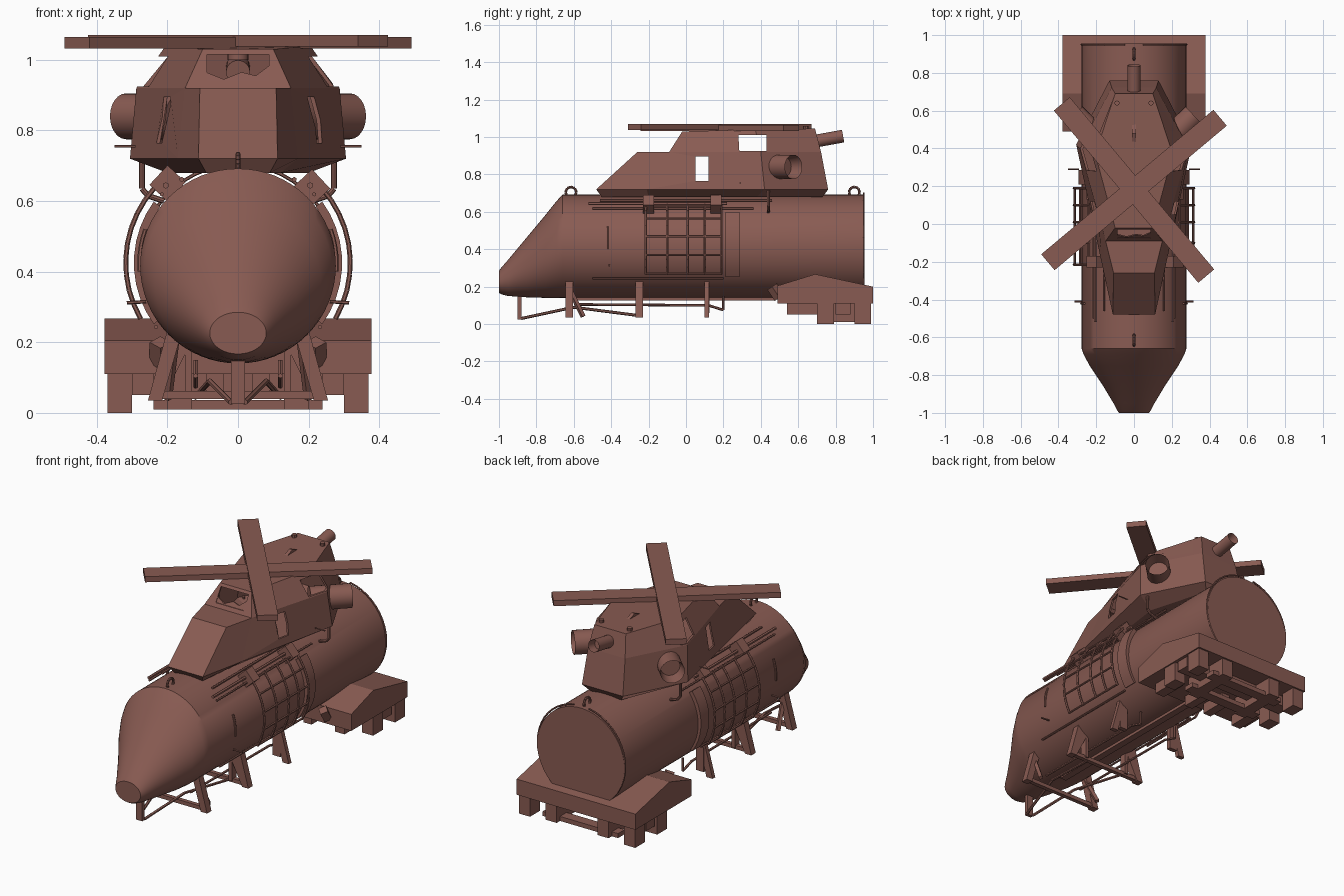
import bpy, bmesh, math
from mathutils import Vector, Matrix

if "Cube" in bpy.data.objects:
    bpy.data.objects.remove(bpy.data.objects["Cube"])

paint = bpy.data.materials.new("rusty red-brown")
paint.diffuse_color = (0.25, 0.105, 0.085, 1)
paint.use_nodes = True
paint.node_tree.nodes["Principled BSDF"].inputs["Base Color"].default_value = paint.diffuse_color
SIDES = ((1, "right"), (-1, "left"))


def finish(name, bm, smooth=False):
    bmesh.ops.recalc_face_normals(bm, faces=bm.faces)
    me = bpy.data.meshes.new(name)
    bm.to_mesh(me)
    bm.free()
    me.materials.append(paint)
    ob = bpy.data.objects.new(name, me)
    bpy.context.collection.objects.link(ob)
    if smooth:
        bpy.ops.object.select_all(action='DESELECT')
        ob.select_set(True)
        bpy.context.view_layer.objects.active = ob
        bpy.ops.object.shade_smooth_by_angle(angle=math.radians(35))
    return ob


def add_box(bm, x0, x1, y0, y1, z0, z1):
    m = Matrix.Translation(((x0 + x1) / 2, (y0 + y1) / 2, (z0 + z1) / 2))
    m = m @ Matrix.Diagonal((abs(x1 - x0), y1 - y0, z1 - z0, 1))
    bmesh.ops.create_cube(bm, size=1, matrix=m)


def add_rod(bm, a, b, r, seg=6):
    a, b = Vector(a), Vector(b)
    rot = (b - a).to_track_quat('Z', 'Y').to_matrix().to_4x4()
    m = Matrix.Translation((a + b) / 2) @ rot
    return bmesh.ops.create_cone(bm, cap_ends=True, segments=seg, radius1=r, radius2=r,
                                 depth=(b - a).length, matrix=m)


def add_path(bm, pts, r, seg=6):
    for a, b in zip(pts, pts[1:]):
        add_rod(bm, a, b, r, seg)


def add_prism(bm, outline, x0, x1):
    """(y, z) outline extruded from x0 to x1"""
    rings = [[bm.verts.new((x, y, z)) for y, z in outline] for x in (x0, x1)]
    loft(bm, rings)


def loft(bm, rings, caps=True):
    n = len(rings[0])
    for a, b in zip(rings, rings[1:]):
        for i in range(n):
            j = (i + 1) % n
            bm.faces.new((a[i], a[j], b[j], b[i]))
    if caps:
        bm.faces.new(rings[0])
        bm.faces.new(rings[-1])


def open_pipe(name, a, b, r, depth):
    """tube with a hollow mouth at end b"""
    bm = bmesh.new()
    a, b = Vector(a), Vector(b)
    add_rod(bm, a, b, r, 24)
    d = (b - a).normalized()
    mouth = max(bm.faces, key=lambda f: f.calc_center_median().dot(d))
    bmesh.ops.inset_region(bm, faces=[mouth], thickness=r * 0.2)
    bmesh.ops.translate(bm, verts=mouth.verts, vec=-d * depth)
    finish(name, bm, True)


# Hull: long drum with a drooping tapered nose (y, half width, bottom z, top z)
bm = bmesh.new()
rings = []
for y, w, z0, z1 in ((-1, .08, .167, .285), (-.985, .09, .158, .305), (-.95, .108, .15, .345),
                     (-.85, .168, .143, .465), (-.75, .235, .14, .585), (-.69, .267, .14, .66),
                     (-.66, .277, .14, .692), (.955, .277, .14, .692)):
    rings.append([bm.verts.new((w * math.cos(t * math.tau / 64), y,
                                (z0 + z1) / 2 + (z1 - z0) / 2 * math.sin(t * math.tau / 64)))
                  for t in range(64)])
loft(bm, rings)
finish("hull", bm, True)

# Rear skid base: peaked slab on blocks
bm = bmesh.new()
add_prism(bm, [(.49, .11), (.49, .205), (.69, .267), (1, .2), (1, .11)], -.378, .378)
finish("rear_base", bm)
bm = bmesh.new()
for s, _ in SIDES:
    add_box(bm, s * .30, s * .37, .70, .79, 0, .115)
    add_box(bm, s * .30, s * .37, .90, .99, 0, .115)
    add_box(bm, s * .13, s * .20, .70, .99, .01, .115)
    add_box(bm, s * .24, s * .30, .54, .70, .05, .115)
    add_box(bm, s * .04, s * .09, .54, .70, .05, .115)
add_box(bm, -.24, .24, .72, .78, .01, .036)
add_box(bm, -.24, .24, .90, .96, .01, .036)
add_box(bm, -.36, .36, .80, .88, .05, .115)
finish("rear_base_blocks", bm)

# Cabin: faceted hollow shell, half outline mirrored at each level
bm = bmesh.new()
levels = [(.68, [(.09, -.45), (.12, -.2), (.2, .38), (.1, .73)]),
          (.72, [(.112, -.48), (.17, -.21), (.306, .42), (.13, .76)]),
          (.92, [(.108, -.26), (.15, -.09), (.288, .40), (.118, .722)])]
rings = []
for z, half in levels:
    pts = half + [(-x, y) for x, y in reversed(half)]
    rings.append([bm.verts.new((x, y, z)) for x, y in pts])
loft(bm, rings, caps=False)
bm.faces.new(rings[0])
top = rings[-1]
bm.faces.new((top[0], top[1], top[6], top[7]))
half = [(.10, -.02, 1.03), (.205, .37, 1.04), (.10, .69, 1.045)]
roof = [bm.verts.new(p) for p in half + [(-x, y, z) for x, y, z in reversed(half)]]
loft(bm, [top[1:7], roof], caps=False)
bm.faces.new(roof)
cabin = finish("cabin", bm)
shell = cabin.modifiers.new("shell", 'SOLIDIFY')
shell.thickness = .012
shell.offset = -1

# Window cutters
bm = bmesh.new()
add_box(bm, -.5, .5, .05, .12, .765, .895)
add_prism(bm, [(.285, .925), (.43, .925), (.43, 1.01), (.28, 1.01)], -.5, .5)
add_box(bm, -.088, .088, -.16, .06, .94, 1.015)
cutter = finish("window_cutter", bm)
cutter.hide_render = True
cut = cabin.modifiers.new("windows", 'BOOLEAN')
cut.operation = 'DIFFERENCE'
cut.solver = 'EXACT'
cut.object = cutter
dg = bpy.context.evaluated_depsgraph_get()
cut_mesh = bpy.data.meshes.new_from_object(cabin.evaluated_get(dg))
cabin.modifiers.clear()
cabin.data = cut_mesh
bpy.data.objects.remove(cutter)

# Broken pane left in the front window
bm = bmesh.new()
pane = [(-.09, .93), (.09, .93), (.09, .985), (.05, .955), (.01, .965), (-.04, .945), (-.09, .965)]
loft(bm, [[bm.verts.new((x, -.085 + (z - .92) * .6 + o, z)) for x, z in pane] for o in (0, .006)])
finish("broken_front_pane", bm)

# Engine pods on the cabin's rear corners, and the rear barrel
for s, side in SIDES:
    open_pipe(side + "_engine_pod", (s * .16, .42, .84), (s * .317, .575, .84), .065, .07)
open_pipe("rear_barrel", (0, .62, .965), (0, .84, 1.005), .034, .05)

# Rotor: two crossed blades with a hub
for name, ang, z in (("rotor_blade_a", 40, 1.048), ("rotor_blade_b", -50, 1.054)):
    bm = bmesh.new()
    add_box(bm, -.595, .595, -.055, .055, -.016, .016)
    bm.transform(Matrix.Translation((0, .18, z)) @ Matrix.Rotation(math.radians(ang), 4, 'Z'))
    finish(name, bm)
bm = bmesh.new()
add_rod(bm, (0, .18, 1.0), (0, .18, 1.066), .03, 16)
finish("rotor_hub", bm, True)

# Roof fin and bolts
bm = bmesh.new()
add_prism(bm, [(.41, 1.03), (.48, 1.058), (.56, 1.03)], -.01, .01)
for s, _ in SIDES:
    add_rod(bm, (s * .09, .64, 1.03), (s * .09, .64, 1.06), .014, 8)
finish("roof_fittings", bm)

# Lifting rings on the hull top
for y, name in ((-.615, "front"), (.9, "rear")):
    bm = bmesh.new()
    add_path(bm, [(0, y + .028 * math.cos(t * math.tau / 16), .705 + .028 * math.sin(t * math.tau / 16))
                  for t in range(17)], .007, 8)
    finish(name + "_lifting_ring", bm)


def on_arc(s, y, deg, r=.318):
    t = math.radians(deg)
    return (s * r * math.cos(t), y, .425 + r * math.sin(t))


for s, side in SIDES:
    # Curved barred hatch on the hull side
    bm = bmesh.new()
    for y in (-.215, -.1, .01, .1, .19):
        add_path(bm, [on_arc(s, y, d) for d in range(-30, 43, 8)], .007)
    for deg in (-29, -10, 8, 26, 41):
        add_rod(bm, on_arc(s, -.215, deg), on_arc(s, .19, deg), .006)
    finish(side + "_hatch_grille", bm)

    # Plain sliding panel behind it
    bm = bmesh.new()
    rings = []
    for deg in range(-36, 37, 8):
        rings.append([bm.verts.new(on_arc(s, y, deg, r))
                      for y, r in ((.21, .272), (.21, .295), (.285, .295), (.285, .272))])
    loft(bm, rings)
    finish(side + "_sliding_panel", bm, True)

    # Rails, clamps and the pipe up to the cabin
    bm = bmesh.new()
    for y0, y1, deg, r, t in ((-.52, .22, 47, .30, .009), (-.5, .36, 42, .29, .006),
                              (-.5, .2, -38, .295, .006), (-.46, .46, 56, .285, .007)):
        add_rod(bm, on_arc(s, y0, deg, r), on_arc(s, y1, deg, r), t)
    finish(side + "_hatch_rails", bm)
    bm = bmesh.new()
    for y in (-.2, .16):
        b = bmesh.new()
        add_box(b, -.03, .045, -.03, .03, -.035, .035)
        b.transform(Matrix.Translation(on_arc(s, y, 47, .30)) @
                    Matrix.Rotation(-s * math.radians(43) + (math.pi / 2 if s > 0 else -math.pi / 2), 4, 'Y'))
        tmp = bpy.data.meshes.new("tmp")
        b.to_mesh(tmp)
        b.free()
        bm.from_mesh(tmp)
        bpy.data.meshes.remove(tmp)
    finish(side + "_hatch_clamps", bm)
    bm = bmesh.new()
    add_path(bm, [(s * .21, .44, .6), (s * .255, .44, .615), (s * .272, .44, .635), (s * .272, .44, .73)], .008, 8)
    add_rod(bm, (s * .29, .29, .755), (s * .35, .29, .755), .004)
    add_rod(bm, (s * .26, -.41, .315), (s * .315, -.41, .312), .005)
    add_path(bm, [on_arc(s, -.42, d, .279) for d in range(-5, 22, 5)], .006)
    add_path(bm, [on_arc(s, .95, d, .279) for d in range(-40, 88, 8)], .005)
    finish(side + "_side_pipes", bm)

    # Splayed legs
    bm = bmesh.new()
    for y, w, x0 in ((-.625, .04, .16), (-.25, .04, .12), (.11, .024, .17)):
        quad = [(x0, .225), (.20, .235), (.255, .035), (.215, .035)]
        loft(bm, [[bm.verts.new((s * x, y + o, z)) for x, z in quad] for o in (-w / 2, w / 2)])
    add_rod(bm, (s * .18, -.63, .2), (s * .2, -.55, .04), .014, 4)
    add_path(bm, [(s * .22, .46, .2), (s * .22, .5, .14)], .03, 4)
    finish(side + "_legs", bm)

    # Inner keel plates and under-belly pipe
    bm = bmesh.new()
    add_box(bm, s * .13, s * .15, -.27, -.23, .05, .2)
    add_box(bm, s * .15, s * .20, .1, .125, .06, .2)
    add_path(bm, [(s * .02, -.88, .03), (s * .08, -.6, .09), (s * .12, -.25, .045)], .008)
    add_path(bm, [(s * .12, -.6, .105), (s * .12, .12, .1), (s * .12, .2, .075), (s * .12, .2, .15)], .007)
    finish(side + "_belly_pipes", bm)

# Cross braces and the peg under the nose
bm = bmesh.new()
for y in (-.625, -.25):
    add_box(bm, -.22, .22, y - .012, y + .012, .04, .062)
add_box(bm, -.02, .02, -.9, -.88, .025, .15)
add_box(bm, -.02, .02, -.6, .48, .125, .15)
finish("belly_braces", bm)
